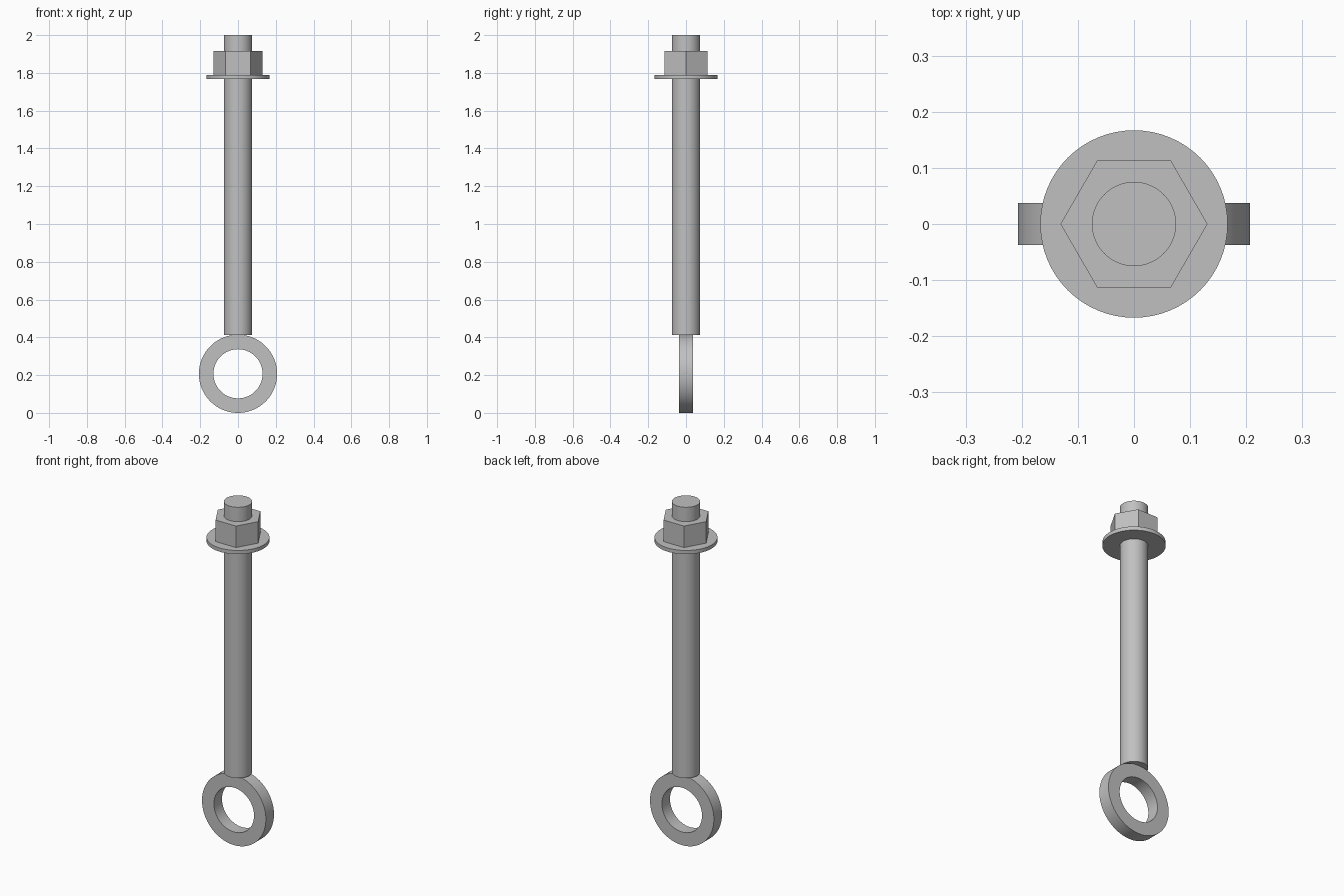
import bpy, bmesh, math
from mathutils import Matrix

cube = bpy.data.objects.get("Cube")
if cube:
    bpy.data.objects.remove(cube, do_unlink=True)

# Single metal colour
steel = bpy.data.materials.new("plain_grey_steel")
steel.use_nodes = True
steel.diffuse_color = (0.53, 0.53, 0.53, 1)
steel.node_tree.nodes["Principled BSDF"].inputs["Base Color"].default_value = steel.diffuse_color

SHANK_R = 0.075
EYE_R = 0.207


def add_part(name, outer, bottom, top, inner=0, sides=64, matrix=Matrix()):
    """Prism along z, with a round or polygonal bore when inner is given."""
    bm = bmesh.new()

    def ring(radius, z):
        return [bm.verts.new((radius * math.cos(a), radius * math.sin(a), z))
                for a in (math.tau * i / sides for i in range(sides))]

    def bridge(a, b):
        for i in range(sides):
            j = (i + 1) % sides
            bm.faces.new((a[i], a[j], b[j], b[i]))

    low, high = ring(outer, bottom), ring(outer, top)
    bridge(low, high)
    if inner:
        bore_high, bore_low = ring(inner, top), ring(inner, bottom)
        bridge(high, bore_high)
        bridge(bore_high, bore_low)
        bridge(bore_low, low)
    else:
        bm.faces.new(high)
        bm.faces.new(low[::-1])
    bm.transform(matrix)
    bmesh.ops.recalc_face_normals(bm, faces=bm.faces)
    mesh = bpy.data.meshes.new(name)
    bm.to_mesh(mesh)
    bm.free()
    mesh.materials.append(steel)
    obj = bpy.data.objects.new(name, mesh)
    bpy.context.collection.objects.link(obj)
    # Smooth round walls, crisp rims
    bpy.ops.object.select_all(action='DESELECT')
    obj.select_set(True)
    bpy.context.view_layer.objects.active = obj
    bpy.ops.object.shade_smooth_by_angle(angle=math.radians(30))
    return obj


# Round shank standing on the eye
add_part("shank", SHANK_R, 2 * EYE_R - 0.001, 2.0)

# Flat eye ring, its bore running front to back
add_part("eye_ring", EYE_R, -0.0375, 0.0375, inner=0.13, sides=96,
         matrix=Matrix.Translation((0, 0, EYE_R)) @ Matrix.Rotation(math.pi / 2, 4, 'X'))

# Washer and hexagonal nut near the top
add_part("washer", 0.167, 1.768, 1.79, inner=SHANK_R)
add_part("hex_nut", 0.131, 1.79, 1.916, sides=6)
